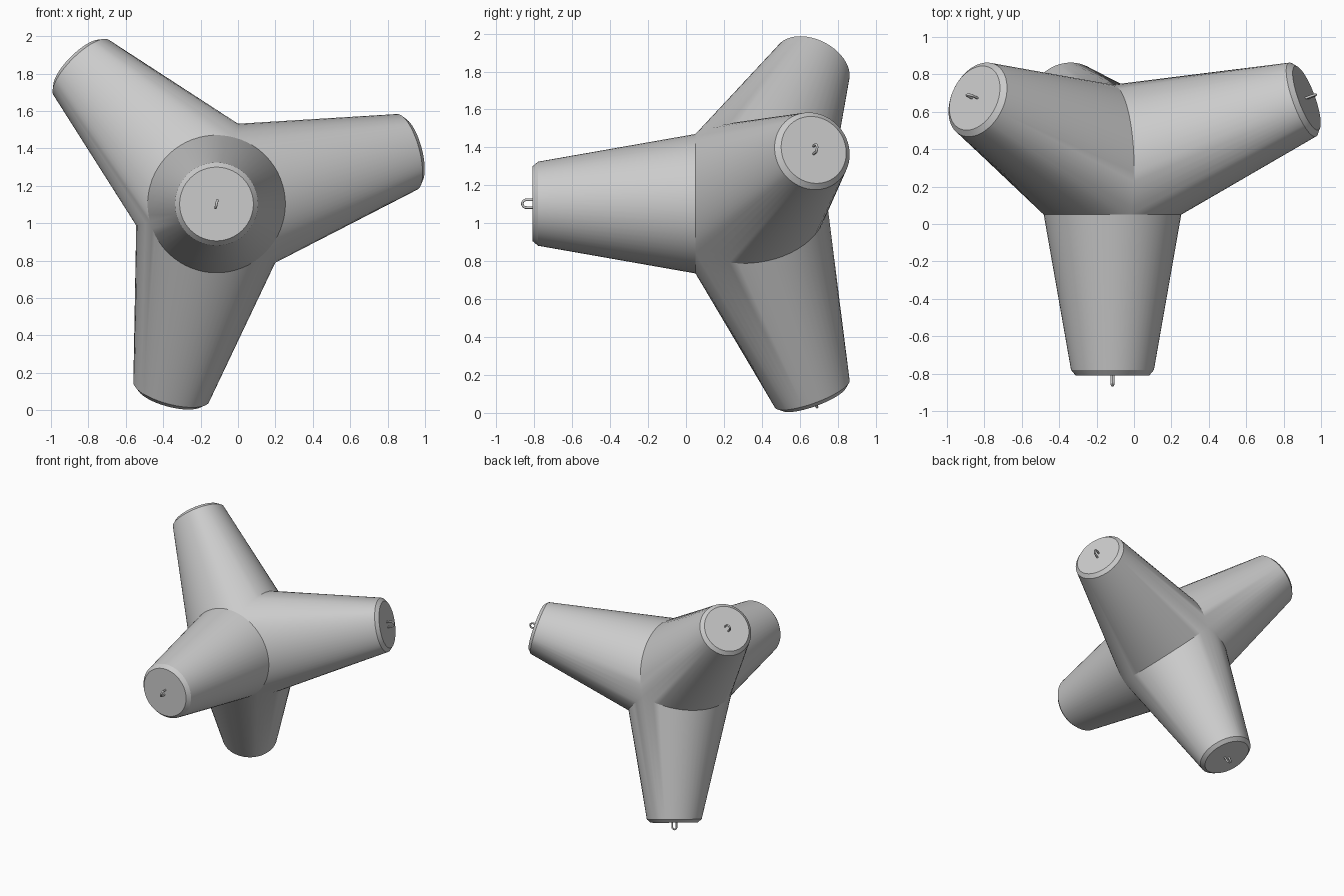
import bpy, bmesh
from math import sin, cos, pi, radians, acos, sqrt
from mathutils import Vector

if "Cube" in bpy.data.objects:
    bpy.data.objects.remove(bpy.data.objects["Cube"])

C = Vector((-0.115, 0.30, 1.103))     # hub centre
R = 0.445                             # seam sphere radius
RING_Y = 0.05                         # plane of the front seam circle
POLAR = acos((RING_Y - C.y) / R)      # angle of that circle from the +y pole
N = 20                                # segments per seam


def hub_point(theta, polar):
    """Point on the hub sphere; theta in the x-z plane, polar from +y."""
    s = sin(polar)
    return C + R * Vector((s * cos(theta), cos(polar), s * sin(theta)))


def add_arm(bm, loop, tip, axis, r_rim, r_cap, chamfer):
    """Loft from a seam loop to a round, chamfered end."""
    rim_dirs = []
    for p in loop:
        d = p - C
        rim_dirs.append((d - axis * d.dot(axis)).normalized())
    rings = [loop,
             [tip + d * r_rim for d in rim_dirs],
             [tip + axis * chamfer + d * r_cap for d in rim_dirs]]
    rings = [[bm.verts.new(p) for p in ring] for ring in rings]
    n = len(loop)
    for a, b in zip(rings, rings[1:]):
        for i in range(n):
            j = (i + 1) % n
            bm.faces.new((a[i], a[j], b[j], b[i]))
    bm.faces.new(rings[-1])


def add_hook(name, base, axis, wide):
    """Small wire loop standing on an arm end."""
    cu = bpy.data.curves.new(name, 'CURVE')
    cu.dimensions = '3D'
    cu.bevel_depth = 0.007
    cu.bevel_resolution = 2
    w, h = 0.021, 0.032
    pts = [(-w, -0.01)]
    pts += [(-w * cos(pi * i / 10), h + w * sin(pi * i / 10)) for i in range(11)]
    pts += [(w, -0.01)]
    sp = cu.splines.new('POLY')
    sp.points.add(len(pts) - 1)
    for q, (u, v) in zip(sp.points, pts):
        q.co = (*(base + wide * u + axis * v), 1)
    bpy.context.collection.objects.link(bpy.data.objects.new(name, cu))


bm = bmesh.new()

# front arm: straight tapered cone from the front seam circle
front = Vector((0, -1, 0))
loop = [hub_point(radians(75) + 2 * pi * i / (3 * N), POLAR) for i in range(3 * N)]
tip = Vector((C.x, -0.78, C.z))
add_arm(bm, loop, tip, front, 0.222, 0.197, 0.03)
add_hook("front_hook", tip + front * 0.03, front,
         Vector((cos(radians(77)), 0, sin(radians(77)))))

# three rear arms: each starts on a third of the circle plus two arcs to the back pole
for name, deg in (("right", 15), ("upper_left", 135), ("lower", 255)):
    t = radians(deg)
    a, b = t - pi / 3, t + pi / 3
    loop = [hub_point(a + (b - a) * i / N, POLAR) for i in range(N)]
    loop += [hub_point(b, POLAR * (1 - i / N)) for i in range(N)]
    loop += [hub_point(a, POLAR * i / N) for i in range(N)]
    k = sqrt(8) / 3
    axis = Vector((k * cos(t), 1 / 3, k * sin(t)))
    t2 = t + radians(0.5)
    tip = Vector((-0.097 + 1.035 * cos(t2), 0.665, 1.104 + 1.035 * sin(t2)))
    add_arm(bm, loop, tip, axis, 0.21, 0.182, 0.025)
    add_hook(name + "_hook", tip + axis * 0.025, axis, Vector((-sin(t), 0, cos(t))))

# weld the seams into one skin
bmesh.ops.remove_doubles(bm, verts=bm.verts, dist=1e-4)
bmesh.ops.recalc_face_normals(bm, faces=bm.faces)
me = bpy.data.meshes.new("four_arm_block")
bm.to_mesh(me)
bm.free()
body = bpy.data.objects.new("four_arm_block", me)
bpy.context.collection.objects.link(body)
bpy.ops.object.select_all(action='DESELECT')
body.select_set(True)
bpy.context.view_layer.objects.active = body
bpy.ops.object.shade_smooth_by_angle(angle=radians(25))
